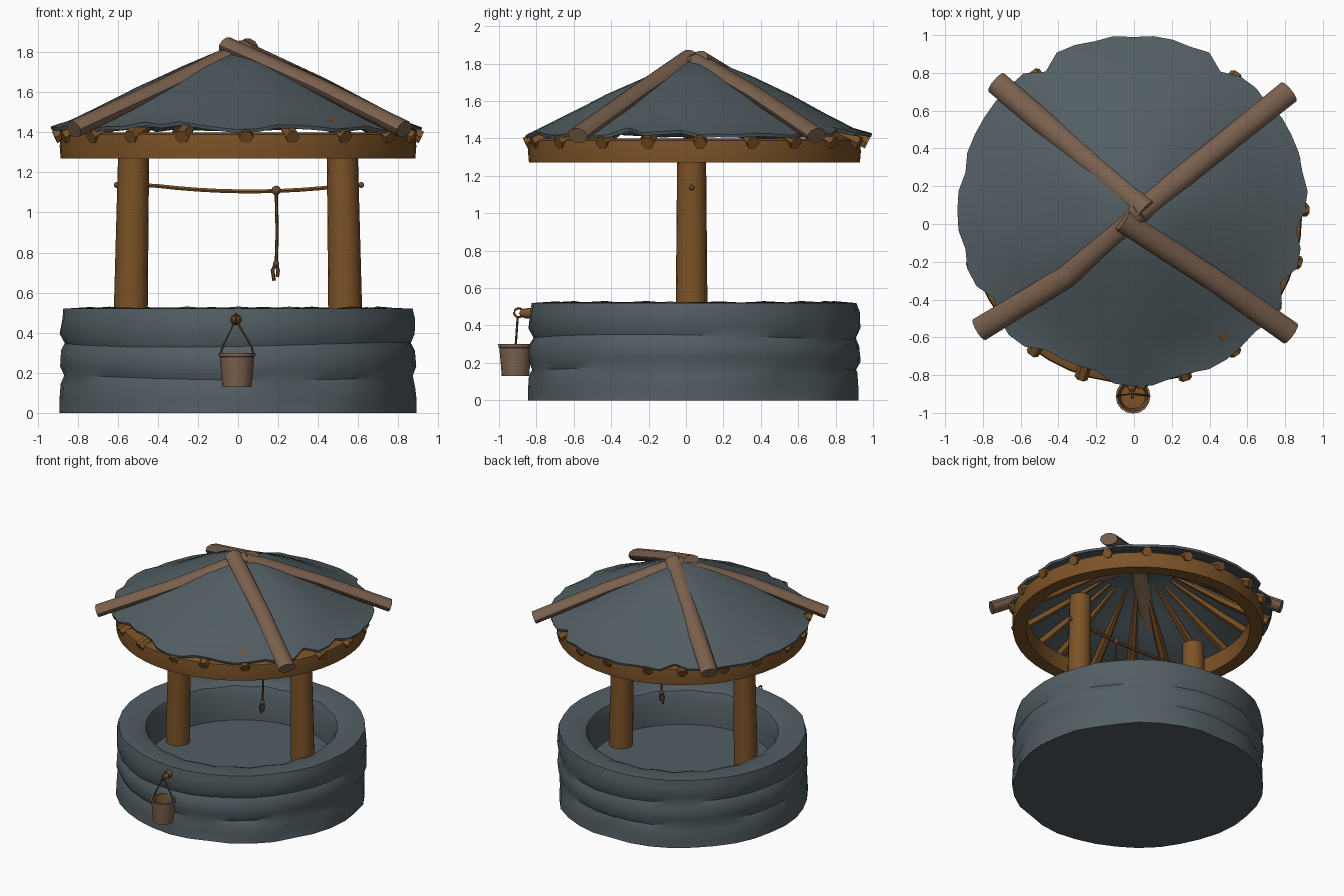
import bpy, bmesh, random
from math import sin, cos, pi, radians
from mathutils import Vector

random.seed(4)
if "Cube" in bpy.data.objects:
    bpy.data.objects.remove(bpy.data.objects["Cube"])


def material(name, rgb):
    m = bpy.data.materials.new(name)
    m.use_nodes = True
    m.diffuse_color = (*rgb, 1)
    m.node_tree.nodes["Principled BSDF"].inputs["Base Color"].default_value = (*rgb, 1)
    return m


STONE = material("slate grey", (0.085, 0.112, 0.125))
WOOD = material("warm brown wood", (0.2, 0.085, 0.02))
PALE = material("weathered brown wood", (0.195, 0.118, 0.075))
ROPE = material("rope brown", (0.14, 0.07, 0.03))


def finish(name, bm, mat, angle=40):
    bmesh.ops.recalc_face_normals(bm, faces=bm.faces)
    mesh = bpy.data.meshes.new(name)
    bm.to_mesh(mesh)
    bm.free()
    mesh.materials.append(mat)
    ob = bpy.data.objects.new(name, mesh)
    bpy.context.collection.objects.link(ob)
    bpy.ops.object.select_all(action="DESELECT")
    ob.select_set(True)
    bpy.context.view_layer.objects.active = ob
    bpy.ops.object.shade_smooth_by_angle(angle=radians(angle))
    return ob


def lathe(name, profile, mat, centre, segs=32, wear=None, closed=False):
    """Spin (radius, z) points; wear(row, seg, r, z) may roughen them."""
    bm = bmesh.new()
    rows = []
    for k, (r, z) in enumerate(profile):
        if r == 0:
            rows.append([bm.verts.new((centre[0], centre[1], z))] * segs)
            continue
        row = []
        for j in range(segs):
            a = 2 * pi * j / segs
            rr, zz = wear(k, j, r, z) if wear else (r, z)
            row.append(bm.verts.new((centre[0] + rr * cos(a), centre[1] + rr * sin(a), zz)))
        rows.append(row)
    pairs = list(zip(rows, rows[1:]))
    if closed:
        pairs.append((rows[-1], rows[0]))
    for lo, hi in pairs:
        for j in range(segs):
            n = (j + 1) % segs
            ring = list(dict.fromkeys((lo[j], lo[n], hi[n], hi[j])))
            bm.faces.new(ring)
    return finish(name, bm, mat)


def tube(name, points, radii, mat, sides=8, flat=1.0, loop=False):
    """Sweep an elliptical section along points; flat scales its height."""
    pts = [Vector(p) for p in points]
    bm = bmesh.new()
    rings = []
    count = len(pts)
    for i, p in enumerate(pts):
        ahead = pts[(i + 1) % count] if loop else pts[min(i + 1, count - 1)]
        behind = pts[i - 1] if loop else pts[max(i - 1, 0)]
        d = (ahead - behind).normalized()
        ref = Vector((0, 1, 0)) if loop or abs(d.z) > 0.9 else Vector((0, 0, 1))
        side = d.cross(ref).normalized()
        up = side.cross(d)
        r = radii[min(i, len(radii) - 1)]
        rings.append([bm.verts.new(p + r * (side * cos(2 * pi * j / sides)
                                            + up * flat * sin(2 * pi * j / sides)))
                      for j in range(sides)])
    for i in range(count if loop else count - 1):
        a, b = rings[i], rings[(i + 1) % count]
        for j in range(sides):
            n = (j + 1) % sides
            bm.faces.new((a[j], a[n], b[n], b[j]))
    if not loop:
        bm.faces.new(rings[0])
        bm.faces.new(rings[-1])
    return finish(name, bm, mat, 50)


def ball(name, loc, r, mat):
    bm = bmesh.new()
    bmesh.ops.create_icosphere(bm, subdivisions=2, radius=r)
    bmesh.ops.translate(bm, verts=bm.verts, vec=loc)
    return finish(name, bm, mat)


# Stone basin with three bulging courses and a chipped foot
SEGS = 36
chips = [random.choice((0, 0, 0.012, 0.035)) for _ in range(SEGS)]


def basin_wear(k, j, r, z):
    if r < 0.8:
        return r, z + 0.006 * sin(3 * j) * (z > 0.4)
    if 0 < z < 0.15:
        return r - chips[j] * (1 if z < 0.1 else 0.4), z + random.uniform(-0.02, 0.02)
    jitter = random.uniform(-0.007, 0.005) if z > 0 else -chips[j] * 0.5
    sway = 0.012 * sin(2 * pi * j * 2 / SEGS + 7 * z) if 0.15 < z < 0.45 else 0
    return r + jitter, z + sway


lathe("stone_basin",
      [(0, 0), (0.89, 0), (0.89, 0.06), (0.885, 0.13), (0.868, 0.175), (0.885, 0.22),
       (0.885, 0.3), (0.865, 0.34), (0.885, 0.39), (0.88, 0.47), (0.873, 0.52),
       (0.74, 0.525), (0.68, 0.5), (0.655, 0.44), (0.65, 0.25), (0, 0.25)],
      STONE, (0, 0.045), SEGS, basin_wear)

# Two posts, slightly leaning inward
for side, label in ((1, "left"), (-1, "right")):
    tube(label + "_post", [(side * 0.54, 0.03, 0.24), (side * 0.52, 0.03, 1.34)],
         [0.087, 0.077], WOOD, 16)

# Wooden ring carrying the roof
lathe("roof_ring", [(0.79, 1.27), (0.885, 1.27), (0.89, 1.33), (0.885, 1.39),
                    (0.86, 1.4), (0.79, 1.4)], WOOD, (0, 0.045), 48, closed=True)

# Rafters poking out over the ring and running up into the roof
RAFTERS = 20
for i in range(RAFTERS):
    a = 2 * pi * (i + 0.05 + random.uniform(-0.1, 0.1)) / RAFTERS - pi / 2
    path = [(r * cos(a), 0.055 + r * sin(a), z)
            for r, z in ((0.915, 1.375), (0.6, 1.525), (0.24, 1.715))]
    tube("rafter", path, [0.036, 0.03, 0.012], WOOD, 6)

# Conical slate roof with a torn edge
ROOF_SEGS = 56
tears = [random.choice((0, 0, 0, 0.01, 0.02, 0.06)) for _ in range(ROOF_SEGS)]
lift = [random.uniform(-0.004, 0.016) for _ in range(ROOF_SEGS)]


def roof_wear(k, j, r, z):
    if r > 0.9:
        return r - tears[j], z + tears[j] * 0.45 + lift[j]
    return r, z + 0.006 * sin(5 * 2 * pi * j / ROOF_SEGS + 4 * r)


lathe("slate_roof",
      [(0, 1.845), (0.28, 1.73), (0.5, 1.63), (0.7, 1.525), (0.83, 1.46), (0.93, 1.415),
       (0.925, 1.398), (0.82, 1.43), (0.5, 1.59), (0.25, 1.715), (0, 1.785)],
      STONE, (-0.005, 0.07), ROOF_SEGS, roof_wear)

# Four weathered logs lying over the roof and crossing at the peak
for start, bend, end, top in (((-0.73, 0.75), (-0.32, 0.4), (0.06, 0.07), 1.83),
                              ((0.82, 0.7), (0.42, 0.38), (0.02, 0.06), 1.815),
                              ((-0.82, -0.56), (-0.36, -0.28), (0.03, 0.07), 1.82),
                              ((0.83, -0.58), (0.4, -0.28), (-0.06, 0.02), 1.835)):
    tube("roof_log", [(*start, 1.415), (*bend, 1.63), (*end, top)],
         [0.064, 0.06, 0.062], PALE, 10, 0.68)

# Sagging rope between the posts
tube("cross_rope", [(x, 0.03, 1.105 + 0.032 * min(1, ((x - 0.06) / 0.5) ** 2))
                    for x in [-0.61 + 1.23 * i / 12 for i in range(13)]], [0.011], WOOD, 6)
for x in (-0.605, 0.615):
    ball("rope_end_knot", (x, 0.03, 1.137), 0.015, ROPE)

# Hanging rope with its knots and frayed tails
ball("upper_knot", (0.19, 0.03, 1.11), 0.024, ROPE)
tube("hanging_rope", [(0.19, 0.03, 1.11), (0.195, 0.03, 0.9), (0.19, 0.03, 0.74)],
     [0.008], ROPE, 6)
ball("lower_knot", (0.19, 0.03, 0.745), 0.016, ROPE)
tube("rope_tail", [(0.19, 0.03, 0.75), (0.172, 0.025, 0.71), (0.18, 0.03, 0.66)],
     [0.009], ROPE, 6)
tube("rope_tail", [(0.19, 0.03, 0.75), (0.2, 0.035, 0.71), (0.196, 0.03, 0.68)],
     [0.009], ROPE, 6)

# Peg and hook ring on the front of the basin
tube("peg", [(-0.01, -0.8, 0.465), (-0.01, -0.868, 0.465)], [0.03, 0.026], WOOD, 8)
tube("hook_ring", [(-0.01, -0.895 + 0.024 * cos(i * pi / 6), 0.468 + 0.024 * sin(i * pi / 6))
                   for i in range(12)], [0.007], WOOD, 6, loop=False)
ball("peg_knob", (-0.01, -0.87, 0.465), 0.022, WOOD)

# Bucket with a rim band, wooden lining and handle
BUCKET = (-0.005, -0.912)
lathe("bucket", [(0, 0.13), (0.073, 0.13), (0.084, 0.255), (0.085, 0.28), (0.091, 0.282),
                 (0.092, 0.3), (0.08, 0.3), (0.078, 0.285)], PALE, BUCKET, 16)
lathe("bucket_lining", [(0.079, 0.296), (0.066, 0.15), (0, 0.15)], WOOD, BUCKET, 16)
for side in (1, -1):
    x = BUCKET[0] + side * 0.084
    tube("bucket_handle", [(x, -0.912, 0.285), (x - side * 0.012, -0.908, 0.33),
                           (-0.01 + side * 0.01, -0.9, 0.445)], [0.006], ROPE, 6)
